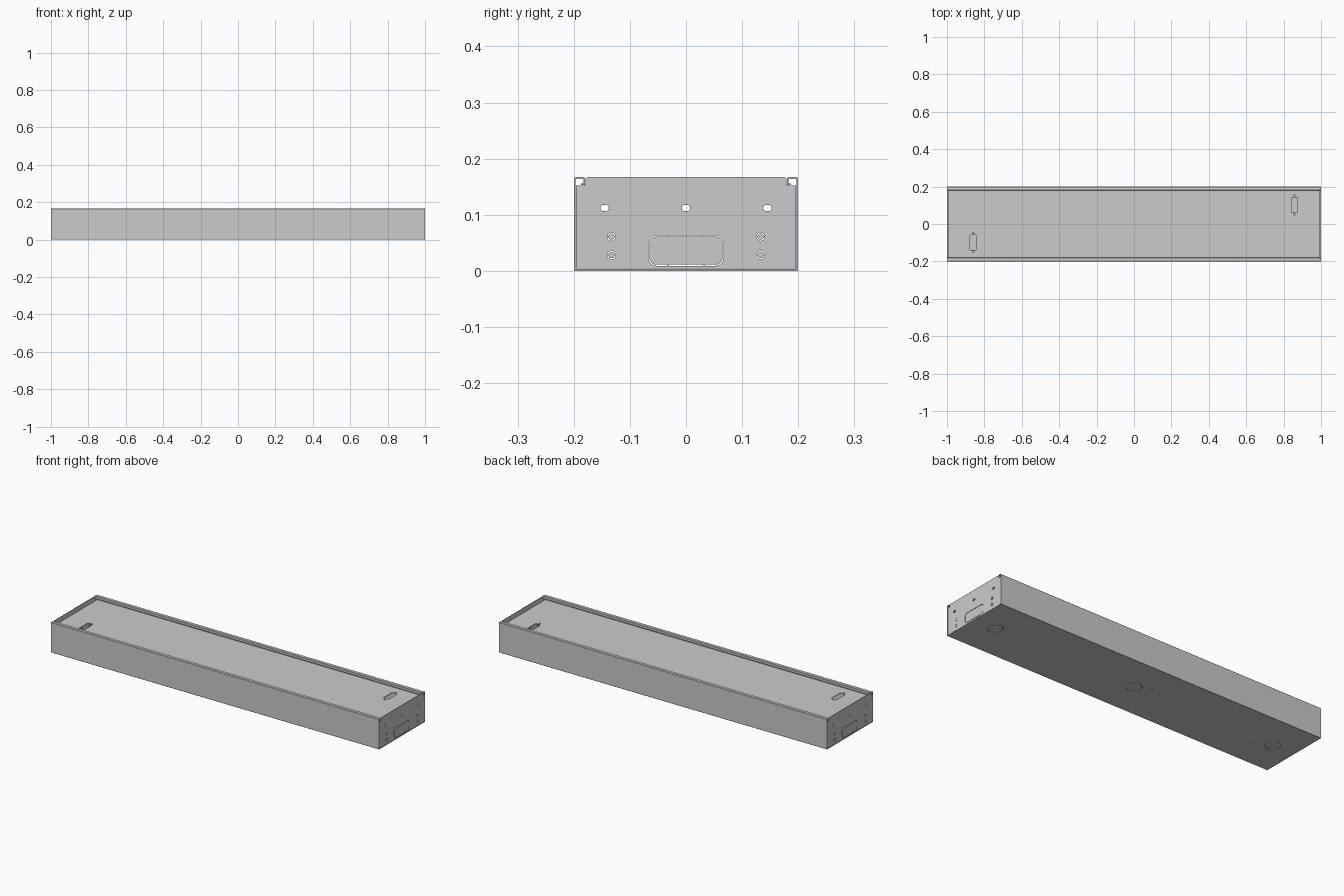
import bpy
from math import pi, cos, sin
from mathutils import Matrix

if "Cube" in bpy.data.objects:
    bpy.data.objects.remove(bpy.data.objects["Cube"])

T = 0.003          # sheet thickness
H = 0.167          # housing height
W = 0.2            # half width


def arc(cx, cy, r, a0, a1, n):
    return [(cx + r * cos(a0 + (a1 - a0) * i / n), cy + r * sin(a0 + (a1 - a0) * i / n))
            for i in range(n + 1)]


def rect(x0, y0, x1, y1):
    return [(x0, y0), (x1, y0), (x1, y1), (x0, y1)]


def circle(cx, cy, r, n=16):
    return arc(cx, cy, r, 0, 2 * pi, n)[:-1]


def oblong(cx, cy, hw, hh):
    d = hw - hh
    return arc(cx + d, cy, hh, -pi / 2, pi / 2, 8) + arc(cx - d, cy, hh, pi / 2, 1.5 * pi, 8)


def ring_slots(cx, cy, r, w, n=16):
    """Two half-ring slots separated by small ties."""
    g = 0.12
    return [arc(cx, cy, r, a + g, a + pi - g, n) + arc(cx, cy, r - w, a + pi - g, a + g, n)
            for a in (0, pi)]


def frame_slots(cx, cy, hw, hh, r, w, tie):
    """Rounded rectangular knockout: side slots and middle slots, joined by four ties."""
    out = []
    for s in (1, -1):
        def side(o):
            q = r - o
            pts = [(tie, -hh + o)] + arc(hw - r, -hh + r, q, -pi / 2, 0, 6)
            return pts + arc(hw - r, hh - r, q, 0, pi / 2, 6) + [(tie, hh - o)]
        loop = side(0) + side(w)[::-1]
        out.append([(cx + s * x, cy + y) for x, y in loop])
        m = tie - 0.003
        out.append(rect(cx - m, cy + s * hh, cx + m, cy + s * (hh - w)))
    return out


def sheet(name, loops, thick, matrix):
    """Flat plate from an outer loop and hole loops."""
    cu = bpy.data.curves.new(name, 'CURVE')
    cu.dimensions = '2D'
    cu.fill_mode = 'BOTH'
    cu.extrude = thick / 2
    for pts in loops:
        sp = cu.splines.new('POLY')
        sp.points.add(len(pts) - 1)
        for p, (x, y) in zip(sp.points, pts):
            p.co = (x, y, 0, 1)
        sp.use_cyclic_u = True
    tmp = bpy.data.objects.new(name + "_curve", cu)
    bpy.context.collection.objects.link(tmp)
    bpy.context.view_layer.update()
    me = bpy.data.meshes.new_from_object(tmp.evaluated_get(bpy.context.evaluated_depsgraph_get()))
    bpy.data.objects.remove(tmp)
    me.transform(matrix)
    me.name = name
    for p in me.polygons:
        p.use_smooth = False
    ob = bpy.data.objects.new(name, me)
    bpy.context.collection.objects.link(ob)
    return ob


def facing_x(x):
    # local x -> world y, local y -> world z
    return Matrix.Translation((x, 0, 0)) @ Matrix.Rotation(pi / 2, 4, 'Z') @ Matrix.Rotation(pi / 2, 4, 'X')


# bottom plate with round knockouts and small fixing holes
bottom = [rect(-1, -W + T, 1, W - T)]
for x in (-0.87, 0, 0.87):
    bottom += ring_slots(x, 0, 0.04, 0.003, 24)
bottom += [circle(-0.078, 0.042, 0.004, 10), circle(-0.79, -0.04, 0.004, 10)]
sheet("bottom_plate", bottom, T, Matrix.Translation((0, 0, T / 2)))

# long side walls with a folded open hem along the top
profile = [(W - T, 0), (W - 0.001, 0), (W, 0.001), (W, H - 0.002), (W - 0.002, H),
           (0.182, H), (0.18, H - 0.002), (0.18, 0.153), (0.187, 0.153), (0.187, 0.153 + T),
           (0.18 + T, 0.153 + T), (0.18 + T, H - T), (W - T, H - T)]
for name, s in (("back_wall", 1), ("front_wall", -1)):
    sheet(name, [[(s * y, z) for y, z in profile]], 2.0, facing_x(0))

# end plates, notched around the hems, with slots and knockouts
e = 0.196
outline = [(-e, 0.004), (e, 0.004), (e, 0.152), (0.179, 0.152)]
outline += arc(0.175, H - 0.004, 0.004, 0, pi / 2, 4) + arc(-0.175, H - 0.004, 0.004, pi / 2, pi, 4)
outline += [(-0.179, 0.152), (-e, 0.152)]
end = [outline] + [oblong(y, 0.112, 0.0075, 0.0055) for y in (-0.145, 0, 0.145)]
for y in (-0.133, 0.133):
    for z in (0.028, 0.061):
        end += ring_slots(y, z, 0.0075, 0.002, 10)
end += frame_slots(0, 0.036, 0.067, 0.027, 0.014, 0.002, 0.034)
for name, s in (("right_end_plate", 1), ("left_end_plate", -1)):
    sheet(name, end, T, facing_x(s * 0.9975))

# recessed cover panel with two rectangular openings and their screw holes
cover = [rect(-0.995, -0.196, 0.995, 0.196)]
for x, y in ((0.857, 0.102), (-0.86, -0.098)):
    cover.append(rect(x - 0.016, y - 0.04, x + 0.016, y + 0.04))
    cover += [circle(x, y + d, 0.004, 10) for d in (-0.05, 0.05)]
sheet("cover_panel", cover, T, Matrix.Translation((0, 0, 0.14)))
